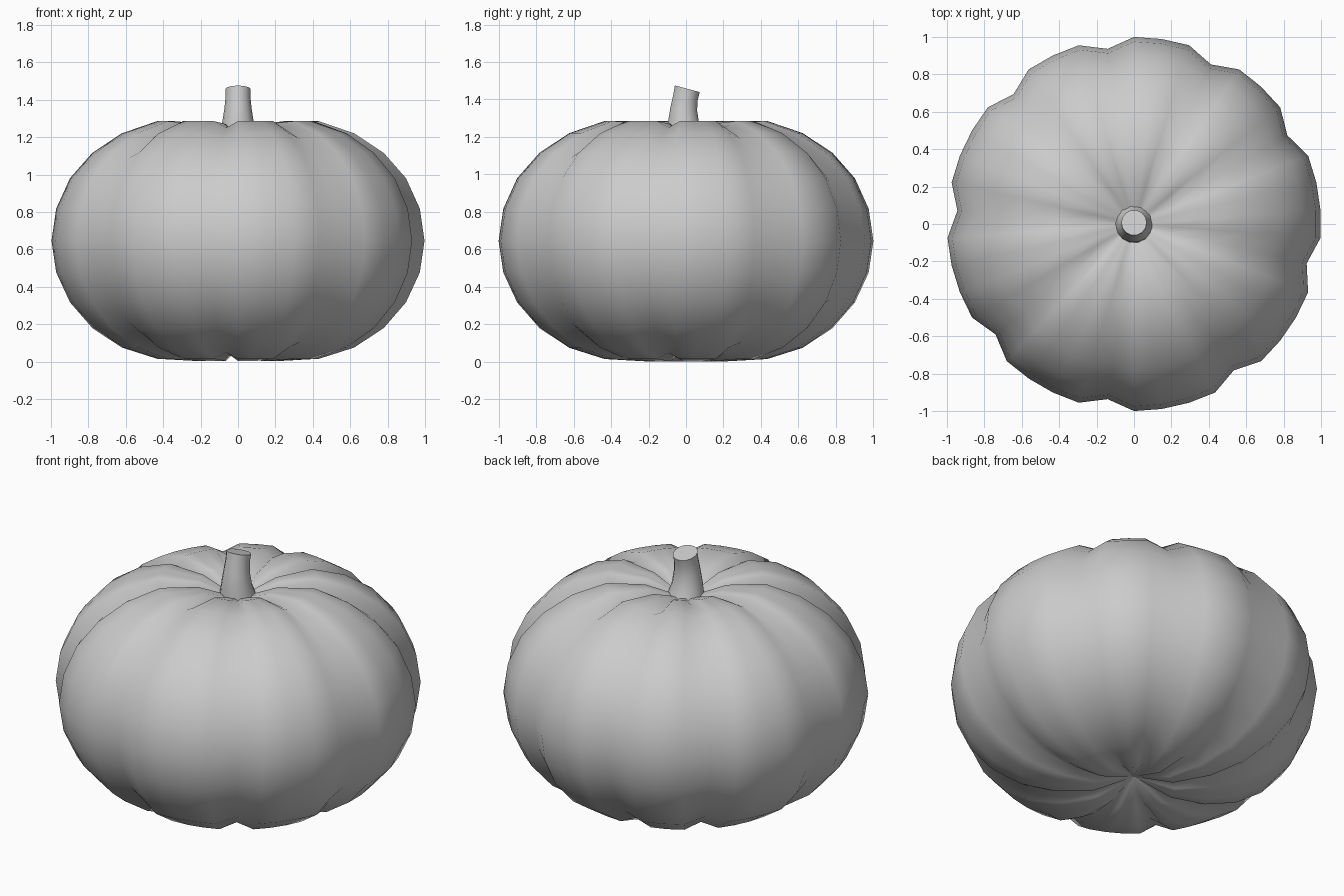
import bpy, bmesh, math

if "Cube" in bpy.data.objects:
    bpy.data.objects.remove(bpy.data.objects["Cube"])

SEGS = 42
GROOVES = {3, 7, 12, 17, 22, 27, 32, 37, 41}   # meridians pushed inward
MID_Z = 0.645


def make_object(name, bm, angle):
    bmesh.ops.recalc_face_normals(bm, faces=bm.faces)
    mesh = bpy.data.meshes.new(name)
    bm.to_mesh(mesh)
    bm.free()
    obj = bpy.data.objects.new(name, mesh)
    bpy.context.collection.objects.link(obj)
    bpy.ops.object.select_all(action='DESELECT')
    bpy.context.view_layer.objects.active = obj
    obj.select_set(True)
    bpy.ops.object.shade_smooth_by_angle(angle=math.radians(angle))
    return obj


def bridge(bm, rings):
    for a, b in zip(rings, rings[1:]):
        n = len(a)
        for i in range(n):
            j = (i + 1) % n
            bm.faces.new((a[i], a[j], b[j], b[i]))


# Pumpkin body: squashed sphere with dimpled poles and nine grooves
heights = [-0.642, -0.63, -0.57, -0.465, -0.328, -0.168, 0.0,
           0.172, 0.335, 0.47, 0.575, 0.64, 0.625]
bm = bmesh.new()
rings = []
for row, h in enumerate(heights):
    r = math.cos((row - 6) * math.pi / 14)
    ring = []
    for k in range(SEGS):
        a = math.pi / 2 - k * math.tau / SEGS
        s = 0.947 if k in GROOVES else 1.0
        ring.append(bm.verts.new((r * s * math.cos(a), r * s * math.sin(a), MID_Z + h * s)))
    rings.append(ring)
bridge(bm, rings)
for ring, z in ((rings[0], 0.075), (rings[-1], 1.185)):
    pole = bm.verts.new((0, 0, z))
    for k in range(SEGS):
        bm.faces.new((ring[k], ring[(k + 1) % SEGS], pole))
make_object("pumpkin_body", bm, 80)

# Stem: tapered, slightly bent, with a slanted cut top
bm = bmesh.new()
rings = []
for y, z, r, slope in ((0, 1.20, 0.102, 0), (-0.013, 1.27, 0.086, -0.05),
                       (-0.012, 1.35, 0.073, -0.12), (-0.003, 1.41, 0.067, -0.2),
                       (0.007, 1.457, 0.068, -0.27)):
    ring = []
    for k in range(14):
        a = k * math.tau / 14
        dy = r * math.sin(a)
        ring.append(bm.verts.new((r * math.cos(a), y + dy, z + slope * dy)))
    rings.append(ring)
bridge(bm, rings)
bm.faces.new(rings[0])
bm.faces.new(rings[-1])
make_object("stem", bm, 40)
